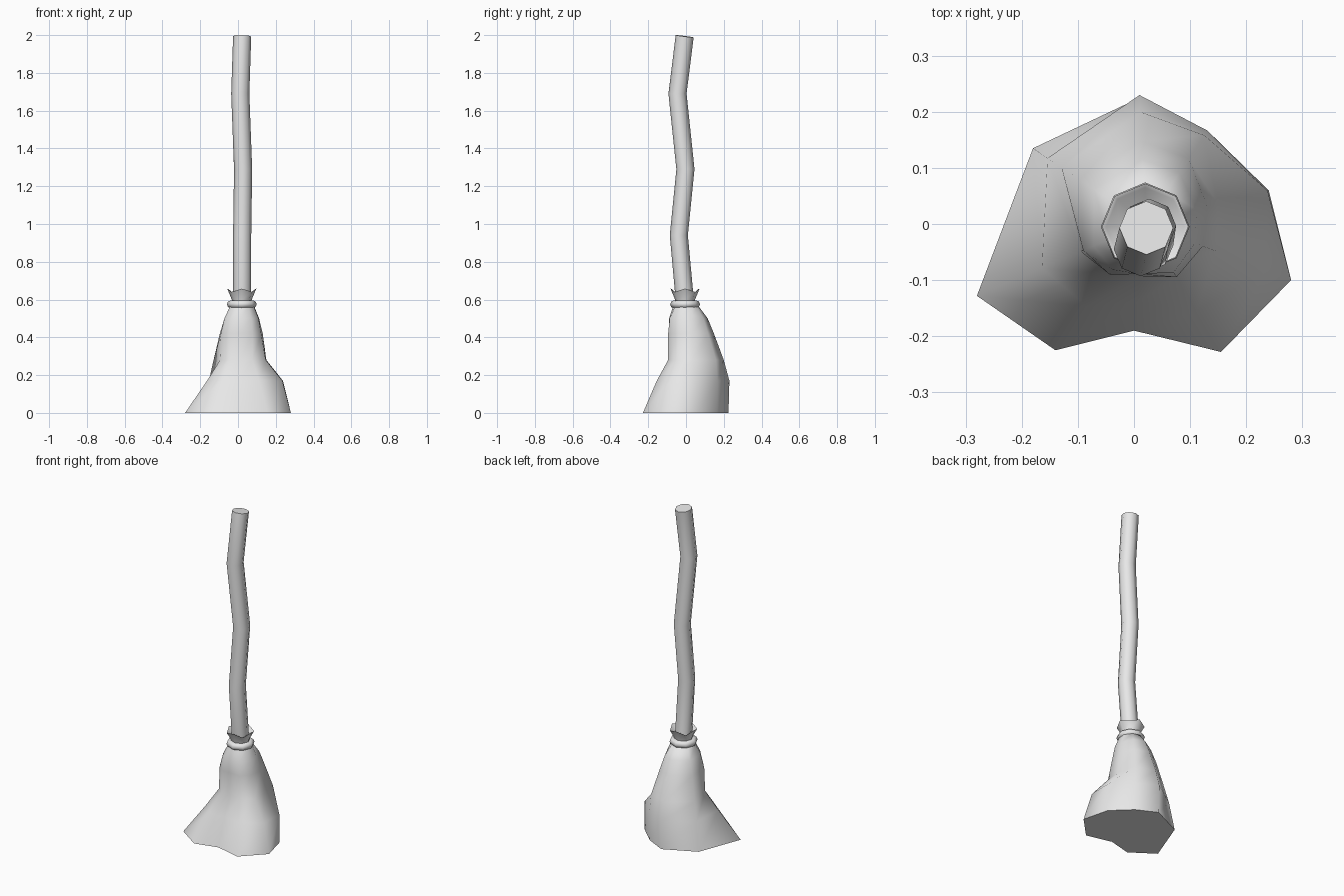
import bpy
import bmesh
import math
from mathutils import Vector

cube = bpy.data.objects.get("Cube")
if cube:
    bpy.data.objects.remove(cube)

grey = bpy.data.materials.new("plain_grey")
grey.use_nodes = True
grey.diffuse_color = (0.8, 0.8, 0.8, 1)
grey.node_tree.nodes["Principled BSDF"].inputs["Base Color"].default_value = (0.8, 0.8, 0.8, 1)


def finish(obj):
    """Give the part its colour and smooth shading with sharp rims."""
    obj.data.materials.clear()
    obj.data.materials.append(grey)
    bpy.ops.object.select_all(action="DESELECT")
    obj.select_set(True)
    bpy.context.view_layer.objects.active = obj
    bpy.ops.object.shade_smooth_by_angle(angle=math.radians(60))


def loft(name, rings):
    """Skin a list of equal-length point rings and cap both ends."""
    bm = bmesh.new()
    loops = [[bm.verts.new(p) for p in ring] for ring in rings]
    n = len(loops[0])
    for low, high in zip(loops, loops[1:]):
        for i in range(n):
            j = (i + 1) % n
            bm.faces.new((low[i], low[j], high[j], high[i]))
    bm.faces.new(loops[0])
    bm.faces.new(loops[-1])
    bmesh.ops.recalc_face_normals(bm, faces=bm.faces)
    mesh = bpy.data.meshes.new(name)
    bm.to_mesh(mesh)
    bm.free()
    obj = bpy.data.objects.new(name, mesh)
    bpy.context.collection.objects.link(obj)
    finish(obj)


def circle(center, radius, normal=Vector((0, 0, 1)), lift=0.0, sides=8):
    """Ring of points square to a normal; lift makes every other point higher."""
    turn = Vector((0, 0, 1)).rotation_difference(normal)
    ring = []
    for i in range(sides):
        a = math.tau * i / sides
        p = Vector((radius * math.cos(a), radius * math.sin(a), lift * (i % 2)))
        ring.append(Vector(center) + turn @ p)
    return ring


# Crooked wooden handle
path = [Vector(p) for p in (
    (0.022, -0.004, 0.57), (0.022, -0.038, 0.94), (0.027, -0.003, 1.29),
    (0.012, -0.045, 1.69), (0.022, -0.007, 1.994))]
handle_rings = []
for i, p in enumerate(path):
    before, after = path[max(i - 1, 0)], path[min(i + 1, len(path) - 1)]
    handle_rings.append(circle(p, 0.048, (after - before).normalized()))
loft("handle", handle_rings)

# Bristle bundle: an uneven skirt that narrows to the neck
hem = [(0.01, 0.225), (-0.18, 0.135), (-0.28, -0.128), (-0.14, -0.225), (0, -0.19),
       (0.155, -0.228), (0.28, -0.1), (0.24, 0.06), (0.13, 0.165)]
radii_by_height = {
    0.17: (.23, .21, .2, .18, .14, .18, .23, .226, .2),
    0.28: (.2, .18, .125, .11, .095, .11, .135, .135, .19),
    0.42: (.148, .14, .12, .11, .09, .11, .11, .115, .14),
    0.50: (.115, .11, .1, .1, .09, .1, .095, .095, .11),
    0.56: (.07,) * 9,
}
axis = Vector((0.02, 0, 0))
bristle_rings = [[Vector((x, y, 0)) for x, y in hem]]
for z, radii in radii_by_height.items():
    bristle_rings.append([
        axis + Vector((0, 0, z)) + (base - axis).normalized() * r
        for base, r in zip(bristle_rings[0], radii)])
loft("bristles", bristle_rings)

# Binding cord round the neck
bpy.ops.mesh.primitive_torus_add(
    major_segments=8, minor_segments=8, major_radius=0.058, minor_radius=0.021,
    location=(0.02, -0.005, 0.575))
cord = bpy.context.object
cord.name = "binding_cord"
finish(cord)

# Flared collar with a ragged, hollow rim
neck = Vector((0.02, -0.005, 0))
up = Vector((0, 0, 1))
loft("collar", [
    circle(neck + up * 0.57, 0.05),
    circle(neck + up * 0.6, 0.053),
    circle(neck + up * 0.658, 0.077, lift=-0.018),
    circle(neck + up * 0.655, 0.07, lift=-0.018),
    circle(neck + up * 0.61, 0.046),
])
